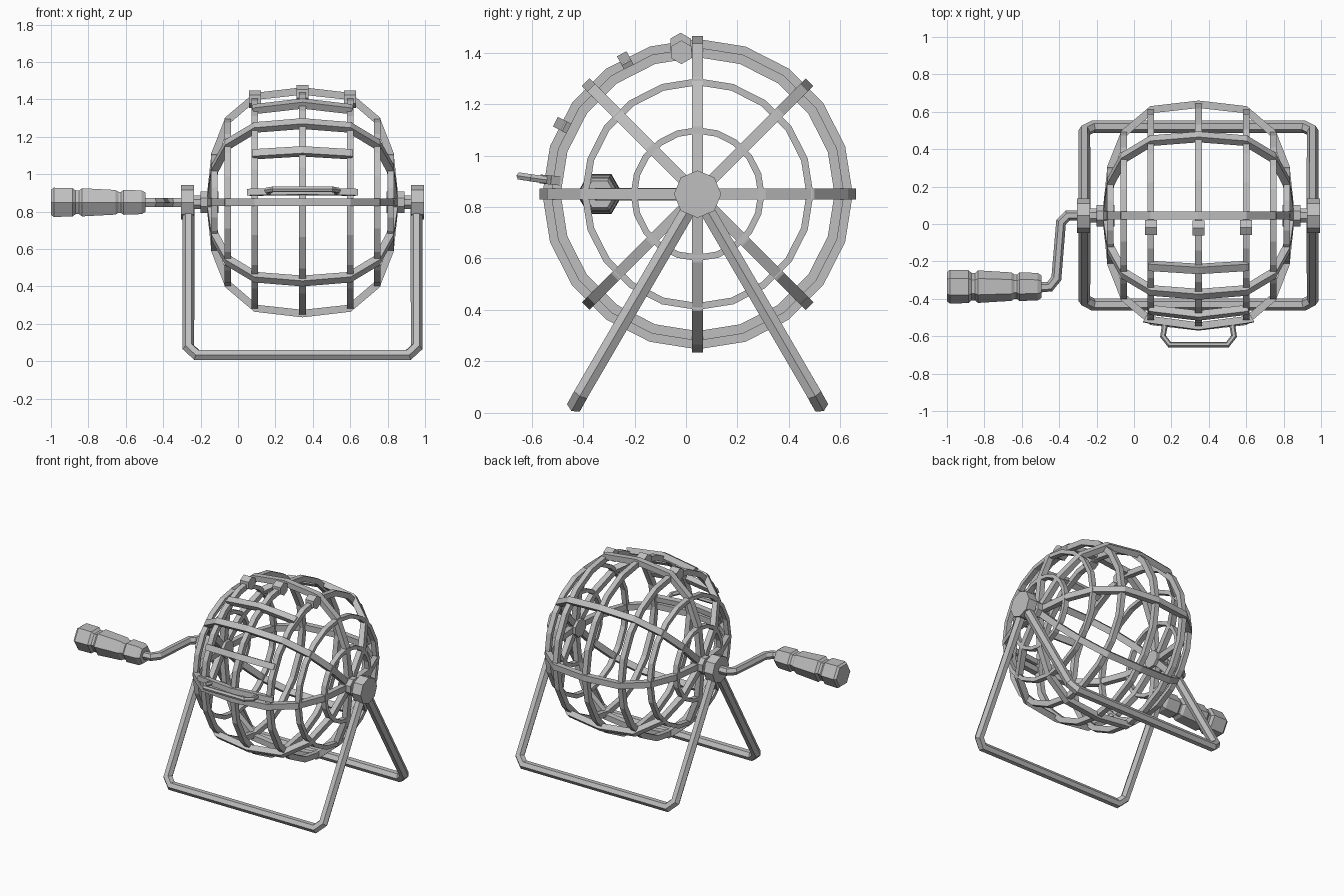
import bpy, bmesh
from math import sin, cos, pi, radians, hypot

cube = bpy.data.objects.get("Cube")
if cube:
    bpy.data.objects.remove(cube)

metal = bpy.data.materials.new("grey_metal")
metal.use_nodes = True
GREY = (0.52, 0.52, 0.52, 1)
metal.diffuse_color = GREY
metal.node_tree.nodes["Principled BSDF"].inputs["Base Color"].default_value = GREY

CX, CY, CZ = 0.345, 0.045, 0.85   # centre of the cage


def polar(x, r, a):
    """Point around the cage axle; angle 0 is the front, 90 degrees the top."""
    return (CX + x, CY - r * cos(a), CZ + r * sin(a))


def finish(name, bm):
    bmesh.ops.recalc_face_normals(bm, faces=bm.faces[:])
    mesh = bpy.data.meshes.new(name)
    bm.to_mesh(mesh)
    bm.free()
    mesh.materials.append(metal)
    obj = bpy.data.objects.new(name, mesh)
    bpy.context.collection.objects.link(obj)
    return obj


def lathe(name, profile, sides, closed=False, phase=0.0, shift=(0, 0, 0)):
    """Turn an (x, radius) profile about the axle; closed makes a ring."""
    bm = bmesh.new()
    rows = []
    for x, r in profile:
        pts = [polar(x, r, 2 * pi * i / sides + phase) for i in range(sides)]
        rows.append([bm.verts.new([p + s for p, s in zip(q, shift)]) for q in pts])
    pairs = list(zip(rows, rows[1:]))
    if closed:
        pairs.append((rows[-1], rows[0]))
    else:
        bm.faces.new(rows[0])
        bm.faces.new(rows[-1])
    for a, b in pairs:
        for i in range(sides):
            j = (i + 1) % sides
            bm.faces.new((a[i], a[j], b[j], b[i]))
    return finish(name, bm)


def strip(name, points, angle, width, thick):
    """Flat bar following (x, radius) points in a plane through the axle."""
    bm = bmesh.new()
    rows = []
    ty, tz = sin(angle) * width / 2, cos(angle) * width / 2
    for x, r in points:
        k = 1 - thick / hypot(x, r)
        row = []
        for scale, side in ((1, -1), (1, 1), (k, 1), (k, -1)):
            px, py, pz = polar(x * scale, r * scale, angle)
            row.append(bm.verts.new((px, py + side * ty, pz + side * tz)))
        rows.append(row)
    for a, b in zip(rows, rows[1:]):
        for i in range(4):
            j = (i + 1) % 4
            bm.faces.new((a[i], a[j], b[j], b[i]))
    bm.faces.new(rows[0])
    bm.faces.new(rows[-1])
    return finish(name, bm)


def tube(name, points, radius):
    """Six-sided rod along a path."""
    curve = bpy.data.curves.new(name, "CURVE")
    curve.dimensions = "3D"
    curve.bevel_depth = radius
    curve.bevel_resolution = 1
    curve.use_fill_caps = True
    spline = curve.splines.new("POLY")
    spline.points.add(len(points) - 1)
    for p, co in zip(spline.points, points):
        p.co = (*co, 1)
    spline.use_smooth = False
    curve.materials.append(metal)
    obj = bpy.data.objects.new(name, curve)
    bpy.context.collection.objects.link(obj)
    bpy.ops.object.select_all(action="DESELECT")
    obj.select_set(True)
    bpy.context.view_layer.objects.active = obj
    bpy.ops.object.convert(target="MESH")


def mirrored(half):
    return [(-x, r) for x, r in half] + [(x, r) for x, r in reversed(half) if x]


# Cage ribs running from pole to pole
rib = mirrored([(0.515, 0), (0.487, 0.265), (0.412, 0.455), (0.258, 0.585), (0, 0.615)])
for i in range(8):
    strip(f"cage_rib_{i + 1}", rib, i * pi / 4, 0.042, 0.04)

# Cage hoops around the axle
for x, r, t in ((0, 0.603, 0.038), (0.255, 0.57, 0.038), (0.4, 0.45, 0.027), (0.472, 0.26, 0.025)):
    for s in ((1, -1) if x else (1,)):
        w = 0.018
        profile = [(s * x - w, r), (s * x + w, r), (s * x + w, r - t), (s * x - w, r - t)]
        lathe(f"cage_hoop_{x}_{s}", profile, 20, closed=True)

# Door slats, door edge and hinges
slat = mirrored([(0.27, 0.58), (0.255, 0.586), (0, 0.62)])
for name, deg in (("lower", 27), ("upper", 61.6)):
    strip(f"door_slat_{name}", slat, radians(deg), 0.042, 0.04)
edge = mirrored([(0.297, 0.572), (0.255, 0.58), (0, 0.615)])
strip("door_edge", edge, radians(5.5), 0.035, 0.04)
for x, r in ((-0.255, 0.555), (0, 0.585), (0.255, 0.555)):
    a = radians(83.5)
    lathe(f"door_hinge_{x}", [(x - 0.032, 0.046), (x + 0.032, 0.046)], 6,
          phase=pi / 6, shift=(0, -r * cos(a), r * sin(a)))

# Door pull
pull = [(-0.18, -0.54, 0.905), (-0.19, -0.6, 0.913), (-0.155, -0.645, 0.92)]
pull = [(CX + x, y, z) for x, y, z in pull] + [(CX - x, y, z) for x, y, z in reversed(pull)]
tube("door_pull", pull, 0.016)

# Axle hubs and stand bearings on both sides
for side, s in (("left", 1), ("right", -1)):
    lathe(f"cage_hub_{side}", [(s * 0.45, 0.062), (s * 0.545, 0.062)], 8, phase=pi / 8)
    lathe(f"axle_{side}", [(s * 0.54, 0.04), (s * 0.6, 0.04)], 8, phase=pi / 8)
    lathe(f"stand_bearing_{side}", [(s * 0.58, 0.092), (s * 0.65, 0.092)], 8)

# Stand: a bent rod loop at the front and at the back
for name, s in (("front", -1), ("back", 1)):
    half = [(-0.61, 0, 0.85), (-0.61, 0.452, 0.075), (-0.565, 0.475, 0.033)]
    path = half + [(-x, y, z) for x, y, z in reversed(half)]
    tube(f"stand_loop_{name}", [(CX + x, CY + s * y, z) for x, y, z in path], 0.033)

# Crank arm and grip
tube("crank_arm", [(-0.28, CY, CZ), (-0.355, CY, CZ), (-0.39, 0.01, CZ),
                   (-0.415, -0.29, CZ), (-0.45, -0.335, CZ), (-0.52, -0.34, CZ)], 0.028)
grip = [(-1, 0.078), (-0.985, 0.09), (-0.885, 0.088), (-0.868, 0.073), (-0.85, 0.073),
        (-0.834, 0.087), (-0.655, 0.076), (-0.64, 0.065), (-0.625, 0.065),
        (-0.612, 0.077), (-0.515, 0.073), (-0.495, 0.06)]
lathe("crank_grip", [(x - CX, r) for x, r in grip], 6, shift=(0, -0.38, 0))
